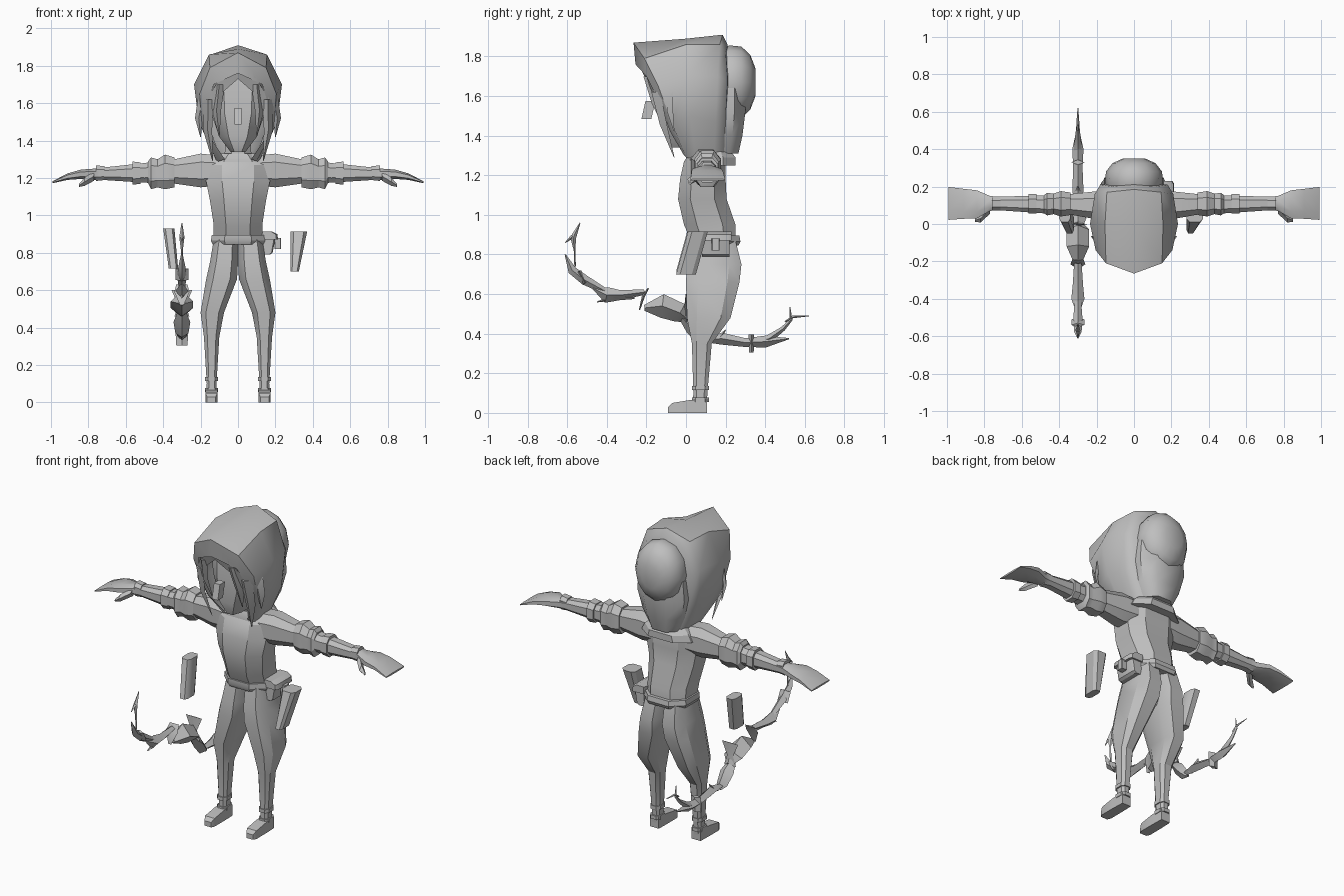
import bpy, bmesh, math
from mathutils import Vector

grey = bpy.data.materials.new("grey")
grey.diffuse_color = (0.52, 0.52, 0.52, 1)


def finish(name, bm, angle=30):
    bmesh.ops.remove_doubles(bm, verts=bm.verts, dist=0.0005)
    bmesh.ops.recalc_face_normals(bm, faces=bm.faces)
    me = bpy.data.meshes.new(name)
    bm.to_mesh(me)
    bm.free()
    ob = bpy.data.objects.new(name, me)
    bpy.context.collection.objects.link(ob)
    me.materials.append(grey)
    bpy.ops.object.select_all(action='DESELECT')
    ob.select_set(True)
    bpy.context.view_layer.objects.active = ob
    bpy.ops.object.shade_smooth_by_angle(angle=math.radians(angle))
    return ob


def loft(name, rings, closed=True, caps=True, angle=30):
    bm = bmesh.new()
    rows = [[bm.verts.new(p) for p in r] for r in rings]
    n = len(rows[0])
    for a, b in zip(rows, rows[1:]):
        for i in range(n if closed else n - 1):
            j = (i + 1) % n
            bm.faces.new((a[i], a[j], b[j], b[i]))
    if caps:
        bm.faces.new(rows[0])
        bm.faces.new(rows[-1])
    return finish(name, bm, angle)


def octagon(hu, hv, c=0.5):
    return [(hu, -hv * c), (hu, hv * c), (hu * c, hv), (-hu * c, hv),
            (-hu, hv * c), (-hu, -hv * c), (-hu * c, -hv), (hu * c, -hv)]


def z_ring(z, x0, x1, y0, y1, c=0.5, s=1):
    cx, cy = (x0 + x1) / 2, (y0 + y1) / 2
    return [(s * (cx + u), cy + v, z) for u, v in octagon((x1 - x0) / 2, (y1 - y0) / 2, c)]


def x_ring(s, x, cy, z0, z1, hy):
    return [(s * x, cy + u, (z0 + z1) / 2 + v) for u, v in octagon(hy, (z1 - z0) / 2)]


def limb(name, path, x=-0.3):
    """Diamond section swept along (y, z, half width, half thickness)."""
    rings = []
    for i, (y, z, w, t) in enumerate(path):
        a, b = path[max(i - 1, 0)], path[min(i + 1, len(path) - 1)]
        d = Vector((0, b[0] - a[0], b[1] - a[1])).normalized()
        n = Vector((0, -d.z, d.y))
        p = Vector((x, y, z))
        o = Vector((t, 0, 0))
        rings.append([p + n * w, p + o, p - n * w, p - o])
    return loft(name, rings)


# Torso, neck, collar and belt
loft("torso", [z_ring(z, -w, w, a, b) for z, w, a, b in [
    (.86, .13, .03, .25), (.95, .13, -.01, .25), (1.08, .15, -.04, .205),
    (1.18, .17, -.03, .2), (1.27, .17, -.01, .2), (1.33, .11, .03, .18)]])
loft("neck", [z_ring(z, -w, w, .1 - w, .1 + w) for z, w in [(1.28, .075), (1.42, .065)]])
loft("collar", [z_ring(z, -w, w, a, b) for z, w, a, b in [
    (1.25, .17, 0, .25), (1.29, .15, .0, .25), (1.33, .1, .02, .22)]])
loft("belt", [z_ring(z, -w, w, a, b) for z, w, a, b in [
    (.845, .135, .015, .265), (.865, .145, .005, .275), (.895, .14, .005, .27)]])

for s, side in ((1, "left"), (-1, "right")):
    # Legs with flared knee cuffs, ankle bands and feet
    loft(side + "_leg", [z_ring(z, a, b, c, d, .55, s) for z, a, b, c, d in [
        (.87, 0, .13, .03, .25), (.75, 0, .15, .005, .28), (.66, .005, .17, 0, .27),
        (.48, .075, .2, .005, .225), (.35, .1, .182, .03, .13),
        (.1, .115, .167, .037, .108), (.03, .115, .17, .035, .105)]])
    for z in (.065, .125):
        loft(side + "_ankle_band", [z_ring(z + dz, .108, .176, .03, .115, .55, s)
                                    for dz in (-.01, .012)])
    loft(side + "_foot", [[(s * x, y, 0), (s * X, y, 0), (s * X, y, h), (s * x, y, h)]
                          for y, x, X, h in [(-.09, .12, .165, .03), (-.07, .11, .175, .05),
                                             (.02, .11, .175, .065), (.105, .112, .172, .07)]])

    # Arm, flat hand and bands
    loft(side + "_arm", [x_ring(s, *r) for r in [
        (.1, .1, 1.16, 1.32, .08), (.2, .1, 1.15, 1.33, .075), (.34, .105, 1.17, 1.3, .055),
        (.5, .105, 1.175, 1.28, .047), (.73, .11, 1.19, 1.255, .036), (.77, .11, 1.19, 1.25, .04),
        (.84, .105, 1.195, 1.245, .075), (.91, .108, 1.19, 1.225, .08), (.993, .11, 1.172, 1.182, .088)]])
    loft(side + "_arm_guard", [x_ring(s, *r) for r in [
        (.34, .108, 1.15, 1.31, .06), (.39, .108, 1.14, 1.325, .068),
        (.43, .108, 1.15, 1.3, .055), (.465, .106, 1.14, 1.31, .06), (.48, .106, 1.17, 1.29, .05)]])
    for x, h in ((.545, .062), (.74, .042)):
        loft(side + "_wrist_band", [x_ring(s, x + d, .108, 1.226 - h - k, 1.226 + h + k, h * .85)
                                    for d, k in ((-.025, -.005), (.02, 0))])
    loft(side + "_thumb", [[(s * x, y + u * w, z + v * w) for u, v in ((1, 0), (0, 1), (-1, 0), (0, -1))]
                           for x, y, z, w in [(.77, .08, 1.21, .025), (.82, .03, 1.18, .022),
                                              (.85, .02, 1.16, .008)]])

    # Loose tapered hip holsters
    a, b, c, d, dz = (.28, .37, .28, .325, 0) if s > 0 else (.34, .4, .32, .37, .015)
    loft(side + "_holster", [z_ring(.7 + dz, c, d, -.05, .05, .6, s),
                             z_ring(.915 + dz, a, b, .01, .11, .6, s)])

    # Hair strands framing the face: pointed slabs
    for tip, root, w in (((.135, -.06, 1.29), (.16, -.16, 1.62), .03),
                         ((.1, -.1, 1.42), (.1, -.2, 1.7), .03),
                         ((.2, -.06, 1.42), (.19, -.09, 1.62), .025)):
        (tx, ty, tz), (rx, ry, rz) = tip, root
        mx, my, mz = (tx + rx) / 2 + .015, (ty + ry) / 2 - .01, (tz + rz) / 2
        loft(side + "_strand", [[(s * (x - k), y, z), (s * x, y - k * .5, z),
                                 (s * (x + k), y + k, z), (s * x, y + k, z)]
                                for x, y, z, k in [(tx, ty, tz, .002), (mx, my, mz, w * .8),
                                                   (rx, ry, rz, w)]])
    # Fringe sweeping from the parting to the temple
    loft(side + "_fringe", [[(0, -.245, 1.78), (0, -.225, 1.73)],
                            [(s * .09, -.22, 1.74), (s * .08, -.19, 1.66)],
                            [(s * .17, -.15, 1.62), (s * .155, -.13, 1.52)]],
         closed=False, caps=False)

# Face and nose
loft("face", [z_ring(z, -w, w, a, .15, .5) for z, w, a in [
    (1.34, .04, -.08), (1.42, .1, -.11), (1.55, .145, -.1), (1.7, .15, -.1), (1.78, .12, -.08)]])
loft("nose", [[(x, y + dy, z) for x, dy in ((-.02, 0), (.02, 0), (.02, .05), (-.02, .05))]
              for y, z in ((-.225, 1.485), (-.205, 1.575))])

# Hood: half arches from hem to crown, mirrored, front opening to back
arches = [
    [(.07, -.01, 1.3), (.15, -.08, 1.42), (.165, -.14, 1.58), (.13, -.2, 1.7), (0, -.255, 1.76)],
    [(.1, .0, 1.29), (.19, -.07, 1.46), (.205, -.14, 1.65), (.15, -.21, 1.79), (0, -.265, 1.87)],
    [(.11, .05, 1.28), (.21, .02, 1.5), (.235, 0, 1.7), (.155, 0, 1.86), (0, 0, 1.89)],
    [(.11, .14, 1.28), (.19, .15, 1.47), (.21, .16, 1.7), (.145, .17, 1.86), (0, .185, 1.91)],
    [(.1, .19, 1.31), (.165, .2, 1.5), (.18, .21, 1.68), (.12, .2, 1.82), (0, .21, 1.86)],
    [(.05, .21, 1.34), (.08, .22, 1.5), (.08, .22, 1.66), (.05, .22, 1.75), (0, .22, 1.78)]]
loft("hood", [a + [(-x, y, z) for x, y, z in reversed(a[:-1])] for a in arches],
     closed=False, caps=False, angle=45)

# Back hair: nape and round bun
loft("nape_hair", [z_ring(z, -w, w, .08, b) for z, w, b in [
    (1.31, .09, .265), (1.4, .13, .285), (1.52, .16, .3), (1.64, .15, .3)]], angle=45)
loft("bun", [[(r * math.cos(i * math.pi / 6), y, 1.67 + 1.2 * r * math.sin(i * math.pi / 6))
              for i in range(12)]
             for y, r in [(.17, .14), (.22, .155), (.28, .15), (.325, .115), (.35, .06)]], angle=60)

# Belt pouches
loft("pouch", [z_ring(z, .125, w, .08, .22, .8) for z, w in [(.79, .17), (.8, .185), (.875, .2)]])
loft("pouch_flap", [z_ring(z, .12, w, .07, .23, .8) for z, w in [(.87, .215), (.9, .21), (.915, .18)]])
loft("pouch_buckle", [z_ring(z, .195, .23, .13, .17, .8) for z in (.82, .88)])

# Bow in separate segments: (y, z, half width, half thickness)
limb("bow_upper_tip", [(-.535, .96, .002, .002), (-.57, .885, .015, .014), (-.563, .82, .004, .006),
                       (-.56, .74, .004, .006)])
limb("bow_upper_barb", [(-.61, .86, .002, .002), (-.575, .89, .01, .01), (-.55, .9, .002, .002)])
limb("bow_upper_end", [(-.61, .8, .003, .003), (-.575, .72, .022, .02), (-.51, .67, .025, .025),
                       (-.38, .6, .012, .015)])
limb("bow_upper_band", [(-.54, .715, .012, .035), (-.51, .655, .012, .035)])
limb("bow_upper_limb", [(-.47, .63, .005, .01), (-.4, .595, .04, .035), (-.33, .595, .025, .028),
                        (-.21, .61, .014, .02)])
limb("bow_upper_spike", [(-.45, .56, .002, .004), (-.36, .585, .018, .02), (-.26, .585, .01, .01)])
limb("bow_upper_plate", [(-.19, .63, .004, .03), (-.215, .59, .008, .04), (-.235, .52, .003, .01)])
limb("bow_grip", [(-.21, .53, .015, .02), (-.12, .54, .06, .06), (-.03, .505, .05, .06),
                  (.01, .47, .015, .02)])
limb("bow_lower_grip", [(-.03, .49, .012, .02), (.03, .43, .035, .045), (.08, .37, .03, .035),
                        (.1, .35, .005, .01)])
limb("bow_lower_limb", [(.08, .37, .01, .015), (.18, .375, .03, .03), (.3, .355, .022, .025),
                        (.4, .36, .03, .03), (.52, .375, .003, .004)])
limb("bow_lower_spike", [(.2, .42, .002, .003), (.17, .38, .012, .02), (.13, .36, .01, .015)])
limb("bow_lower_band", [(.33, .395, .014, .035), (.33, .305, .012, .03)])
limb("bow_lower_end", [(.35, .36, .015, .02), (.42, .375, .02, .02), (.49, .425, .012, .012),
                       (.53, .47, .008, .008), (.525, .535, .002, .002)])
limb("bow_lower_barb", [(.5, .46, .004, .006), (.54, .485, .007, .008), (.62, .49, .002, .002)])
limb("bow_side_thorns", [(.0, .60, .002, .055), (.0, .52, .01, .02), (.0, .46, .012, .04)])
